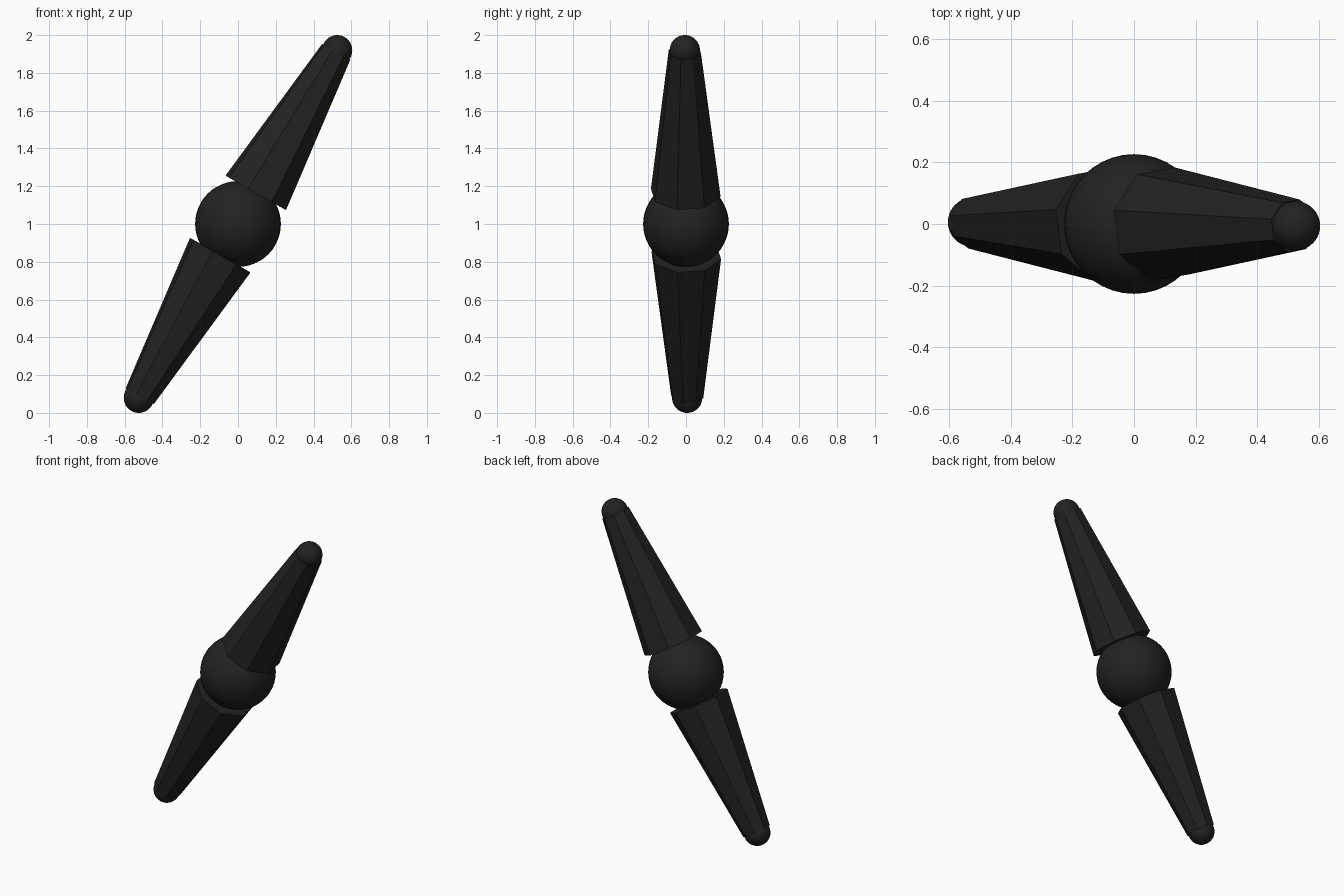
import bpy, bmesh, math
from mathutils import Matrix, Vector

if "Cube" in bpy.data.objects:
    bpy.data.objects.remove(bpy.data.objects["Cube"])

black = bpy.data.materials.new("matte black")
black.diffuse_color = (0.016, 0.016, 0.016, 1)
black.use_nodes = True
black.node_tree.nodes["Principled BSDF"].inputs["Base Color"].default_value = black.diffuse_color

CENTRE = Vector((0, 0, 1))
AXIS = Vector((0.525, -0.006, 0.92))      # hub centre to upper tip centre


def finish(bm, name, smooth):
    bmesh.ops.recalc_face_normals(bm, faces=bm.faces)
    for f in bm.faces:
        f.smooth = smooth
    me = bpy.data.meshes.new(name)
    bm.to_mesh(me)
    bm.free()
    me.materials.append(black)
    ob = bpy.data.objects.new(name, me)
    bpy.context.collection.objects.link(ob)


def ball(name, centre, radius):
    bm = bmesh.new()
    bmesh.ops.create_uvsphere(bm, u_segments=40, v_segments=24, radius=radius,
                              matrix=Matrix.Translation(centre))
    finish(bm, name, True)


def grip(name, sign):
    # eight-sided taper, wide end at the hub; sign -1 is the opposite arm
    start, end = 0.19, 1.05
    w = AXIS.normalized()
    u = Vector((0, -1, 0)).cross(w).normalized()
    v = w.cross(u)
    frame = Matrix((u, v, w)).transposed().to_4x4()
    bm = bmesh.new()
    bmesh.ops.create_cone(bm, cap_ends=True, segments=8, radius1=0.19,
                          radius2=0.088, depth=end - start)
    local = (frame @ Matrix.Translation((0, 0, (start + end) / 2))
             @ Matrix.Rotation(math.radians(-14), 4, 'Z'))
    bm.transform(Matrix.Translation(CENTRE) @ Matrix.Scale(sign, 4) @ local)
    finish(bm, name, False)


# central ball
ball("hub", CENTRE, 0.227)

# two opposite arms with rounded tips
for side, sign in (("upper", 1), ("lower", -1)):
    grip(side + "_arm", sign)
    ball(side + "_tip", CENTRE + sign * AXIS, 0.08)
